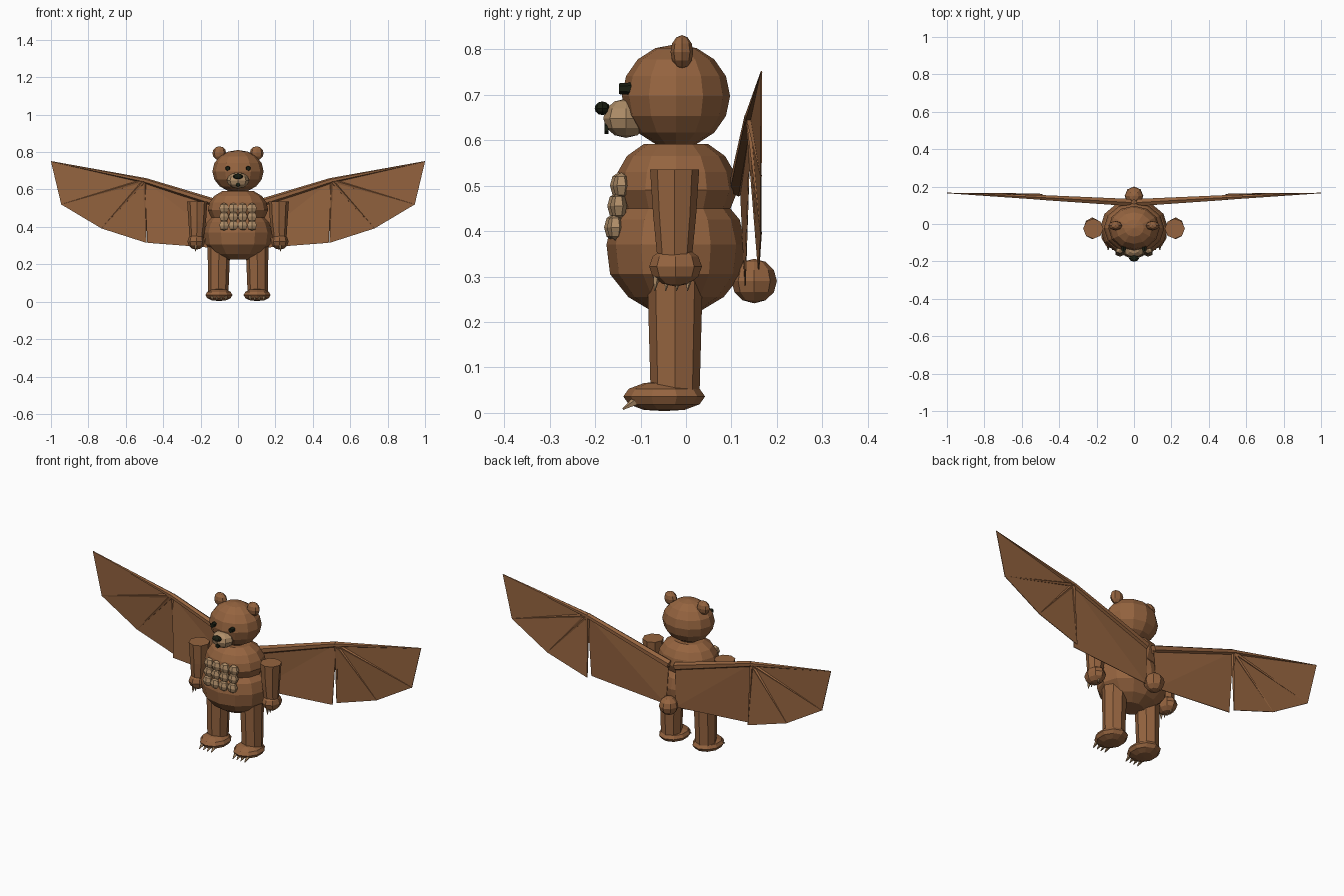
import bpy, bmesh, math
from mathutils import Vector, Matrix

if "Cube" in bpy.data.objects:
    bpy.data.objects.remove(bpy.data.objects["Cube"], do_unlink=True)


def material(name, rgb):
    m = bpy.data.materials.new(name)
    m.use_nodes = True
    m.diffuse_color = (*rgb, 1)
    m.node_tree.nodes["Principled BSDF"].inputs["Base Color"].default_value = (*rgb, 1)
    return m


BROWN = material("brown_fur", (0.30, 0.127, 0.05))
TAN = material("tan_fur", (0.43, 0.27, 0.14))
BLACK = material("near_black", (0.01, 0.013, 0.006))
SIDES = (("left", 1), ("right", -1))


def finish(name, bm, mat):
    bmesh.ops.recalc_face_normals(bm, faces=bm.faces)
    me = bpy.data.meshes.new(name)
    bm.to_mesh(me)
    bm.free()
    me.materials.append(mat)
    ob = bpy.data.objects.new(name, me)
    bpy.context.scene.collection.objects.link(ob)
    return ob


def ball(name, centre, size, mat=BROWN, seg=8, rings=6, floor=None):
    bm = bmesh.new()
    bmesh.ops.create_uvsphere(bm, u_segments=seg, v_segments=rings, radius=1)
    for v in bm.verts:
        v.co = Vector([c + a * s for c, a, s in zip(centre, v.co, size)])
        if floor is not None:
            v.co.z = max(v.co.z, floor)
    return finish(name, bm, mat)


def rod(name, a, b, r1, r2, mat=BROWN, seg=6):
    a, b = Vector(a), Vector(b)
    turn = (b - a).to_track_quat("Z", "Y").to_matrix().to_4x4()
    bm = bmesh.new()
    bmesh.ops.create_cone(bm, segments=seg, radius1=r1, radius2=r2, depth=(b - a).length,
                          cap_ends=True, matrix=Matrix.Translation((a + b) / 2) @ turn)
    return finish(name, bm, mat)


def lathe(name, profile, y, stretch, mat=BROWN, seg=12):
    # profile holds (depth radius, height); stretch widens it in x
    bm = bmesh.new()
    loops = []
    for r, z in profile:
        loops.append([bm.verts.new((r * stretch * math.sin(math.tau * i / seg),
                                    y - r * math.cos(math.tau * i / seg), z))
                      for i in range(seg)])
    for lo, hi in zip(loops, loops[1:]):
        for i in range(seg):
            j = (i + 1) % seg
            bm.faces.new((lo[i], lo[j], hi[j], hi[i]))
    bm.faces.new(loops[0])
    bm.faces.new(loops[-1])
    return finish(name, bm, mat)


def membrane(name, hub, rim, s):
    # thin skin fanned out from the hub
    bm = bmesh.new()
    h = bm.verts.new((hub[0] * s, hub[1], hub[2]))
    pts = [bm.verts.new((x * s, y, z)) for x, y, z in rim]
    for p, q in zip(pts, pts[1:]):
        bm.faces.new((h, p, q))
    ob = finish(name, bm, BROWN)
    mod = ob.modifiers.new("thickness", "SOLIDIFY")
    mod.thickness, mod.offset = 0.003, 0


# Torso
lathe("belly", [(0.055, 0.225), (0.105, 0.255), (0.145, 0.305), (0.153, 0.37),
                (0.14, 0.425), (0.115, 0.455)], -0.022, 1.19)
lathe("chest", [(0.118, 0.445), (0.136, 0.49), (0.128, 0.53), (0.108, 0.565),
                (0.07, 0.592)], -0.022, 1.19)
ball("tail", (0, 0.15, 0.29), (0.05, 0.05, 0.049))

# Head and face
ball("head", (0, -0.022, 0.697), (0.137, 0.119, 0.114), seg=12, rings=8)
ball("muzzle", (0, -0.132, 0.648), (0.06, 0.05, 0.043), TAN)
ball("nose", (0, -0.184, 0.67), (0.027, 0.017, 0.015), BLACK)
rod("mouth", (0, -0.179, 0.626), (0, -0.170, 0.626), 0.012, 0.012, BLACK)

# Stomach muscles, three rows of four
for row, (z, y) in enumerate(((0.5, -0.149), (0.455, -0.155), (0.408, -0.162))):
    for col in range(4):
        x = (col - 1.5) * 0.05
        ball(f"muscle_{row}_{col}", (x, y + 1.2 * x * x, z), (0.029, 0.019, 0.029),
             TAN, seg=6, rings=4)

ELBOW = (0.5, 0.142, 0.648)
TIP = (1.0, 0.166, 0.75)
FINGERS = ((0.945, 0.165, 0.52), (0.73, 0.165, 0.392), (0.49, 0.16, 0.315))

for side, s in SIDES:
    def at(p):
        return (p[0] * s, p[1], p[2])

    ball(f"{side}_ear", at((0.1, -0.009, 0.794)), (0.037, 0.025, 0.037))
    rod(f"{side}_eye", at((0.055, -0.115, 0.713)), at((0.055, -0.147, 0.713)),
        0.014, 0.012, BLACK)

    # Arm, paw and claws
    rod(f"{side}_upper_arm", at((0.218, -0.025, 0.43)), at((0.218, -0.025, 0.535)),
        0.047, 0.054, seg=8)
    rod(f"{side}_forearm", at((0.222, -0.025, 0.33)), at((0.218, -0.025, 0.432)),
        0.037, 0.047, seg=8)
    ball(f"{side}_paw", at((0.223, -0.023, 0.322)), (0.047, 0.058, 0.044))
    for i in range(4):
        y = -0.065 + 0.024 * i
        rod(f"{side}_claw_{i}", at((0.225, y, 0.3)), at((0.228, y - 0.004, 0.268)),
            0.009, 0.001, TAN, 5)

    # Leg, foot and toe claws
    rod(f"{side}_leg", at((0.105, -0.024, 0.05)), at((0.102, -0.024, 0.3)),
        0.054, 0.061, seg=8)
    ball(f"{side}_foot", at((0.102, -0.048, 0.036)), (0.076, 0.09, 0.034),
         seg=10, floor=0.004)
    for i in range(4):
        x = 0.066 + 0.024 * i
        rod(f"{side}_toe_claw_{i}", at((x, -0.112, 0.025)), at((x, -0.139, 0.008)),
            0.01, 0.002, TAN, 5)

    # Wing bones and skin
    rod(f"{side}_wing_arm", at((0.02, 0.115, 0.497)), at(ELBOW), 0.022, 0.015)
    rod(f"{side}_wing_edge", at(ELBOW), at(TIP), 0.014, 0.002)
    for i, f in enumerate(FINGERS):
        rod(f"{side}_wing_finger_{i}", at(ELBOW), at(f), 0.011, 0.002, seg=5)
    membrane(f"{side}_outer_membrane", ELBOW, (TIP,) + FINGERS, s)
    membrane(f"{side}_inner_membrane", ELBOW,
             ((0.485, 0.13, 0.315), (0.03, 0.13, 0.28), (0.02, 0.12, 0.497)), s)
